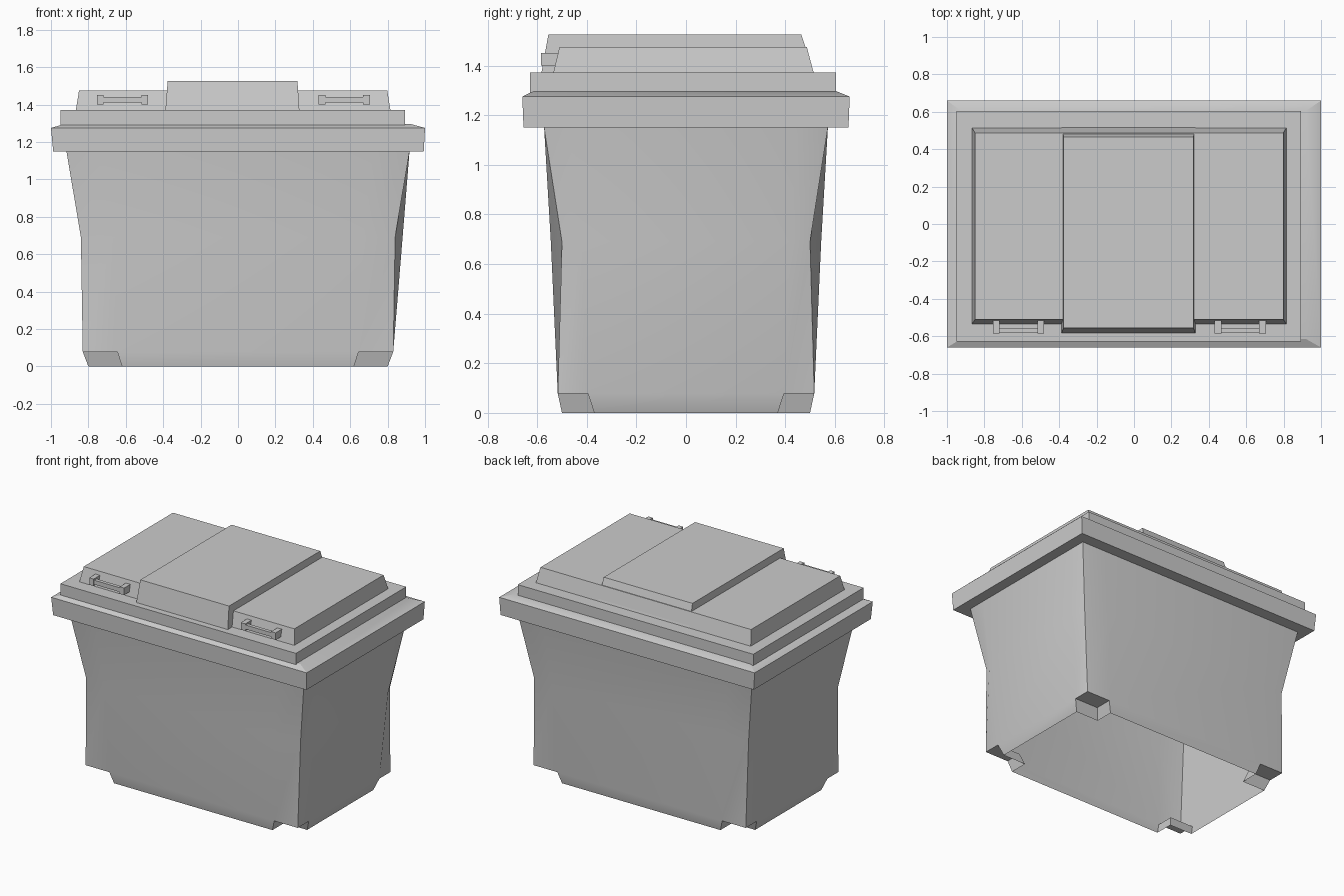
import bpy, bmesh

if "Cube" in bpy.data.objects:
    bpy.data.objects.remove(bpy.data.objects["Cube"])


def make_object(name, bm):
    bmesh.ops.remove_doubles(bm, verts=bm.verts, dist=1e-5)
    mesh = bpy.data.meshes.new(name)
    bm.to_mesh(mesh)
    bm.free()
    obj = bpy.data.objects.new(name, mesh)
    bpy.context.collection.objects.link(obj)
    bpy.context.view_layer.objects.active = obj
    obj.select_set(True)
    bpy.ops.object.shade_smooth_by_angle(angle=0.4)
    obj.select_set(False)
    return obj


def loft(name, rings, cap=True):
    """Skin counter-clockwise rings listed from bottom to top."""
    bm = bmesh.new()
    loops = [[bm.verts.new(p) for p in ring] for ring in rings]
    n = len(rings[0])
    for lo, hi in zip(loops, loops[1:]):
        for i in range(n):
            j = (i + 1) % n
            bm.faces.new((lo[i], lo[j], hi[j], hi[i]))
    if cap:
        bm.faces.new(loops[-1])
    return make_object(name, bm)


def rect(x0, x1, y0, y1, z):
    return [(x0, y0, z), (x1, y0, z), (x1, y1, z), (x0, y1, z)]


def body_ring(z, cx, cy, nx, ny, left=None, right=None, wall=None, back_left=None, notched=False):
    """Twelve points: each corner plus the points where the walls meet the corner zone."""
    left, right, wall = left or cx, right or cx, wall or cy
    back_left = back_left or wall
    kx, ky = (nx, ny) if notched else (cx, cy)
    pts = [(-left, -ny), (-kx, -ky), (-nx, -wall),
           (nx, -wall), (kx, -ky), (right, -ny),
           (right, ny), (kx, ky), (nx, wall),
           (-nx, back_left), (-kx, ky), (-left, ny)]
    return [(x, y, z) for x, y in pts]


# Tub: open-bottomed shell with notched lower corners and pinched upright corners
loft("tub", [
    body_ring(0.0, 0.80, 0.50, 0.62, 0.37, notched=True),
    body_ring(0.078, 0.83, 0.517, 0.645, 0.395, notched=True),
    body_ring(0.078, 0.83, 0.517, 0.645, 0.395),
    body_ring(0.69, 0.84, 0.50, 0.67, 0.42, right=0.88, wall=0.545, back_left=0.515),
    body_ring(1.15, 0.917, 0.572, 0.72, 0.45),
], cap=False)

# Overhanging rim with a gently sloped top
loft("rim", [
    rect(-0.917, 0.917, -0.572, 0.572, 1.15),
    rect(-0.988, 0.993, -0.655, 0.655, 1.15),
    rect(-1.0, 1.0, -0.66, 0.66, 1.275),
    rect(-0.925, 0.92, -0.615, 0.605, 1.297),
])

# Lid base plate
loft("lid_plate", [
    rect(-0.95, 0.893, -0.628, 0.605, 1.292),
    rect(-0.95, 0.893, -0.628, 0.605, 1.372),
])

# Lid panel and its raised middle section
loft("lid_panel", [
    rect(-0.867, 0.815, -0.535, 0.515, 1.37),
    rect(-0.85, 0.798, -0.51, 0.487, 1.475),
])
loft("lid_center", [
    rect(-0.388, 0.328, -0.583, 0.516, 1.37),
    rect(-0.376, 0.318, -0.555, 0.465, 1.525),
])

# Two handles, each a bar carried by two end blocks
def handle(name, cx):
    bm = bmesh.new()
    for dx, sx, y0, y1, z0, z1 in ((-0.119, 0.035, -0.585, -0.515, 1.40, 1.45),
                                   (0.119, 0.035, -0.585, -0.515, 1.40, 1.45),
                                   (0.0, 0.205, -0.58, -0.555, 1.41, 1.44)):
        box = bmesh.ops.create_cube(bm, size=1)["verts"]
        bmesh.ops.scale(bm, verts=box, vec=(sx, y1 - y0, z1 - z0))
        bmesh.ops.translate(bm, verts=box, vec=(cx + dx, (y0 + y1) / 2, (z0 + z1) / 2))
    make_object(name, bm)


handle("left_handle", -0.618)
handle("right_handle", 0.568)
